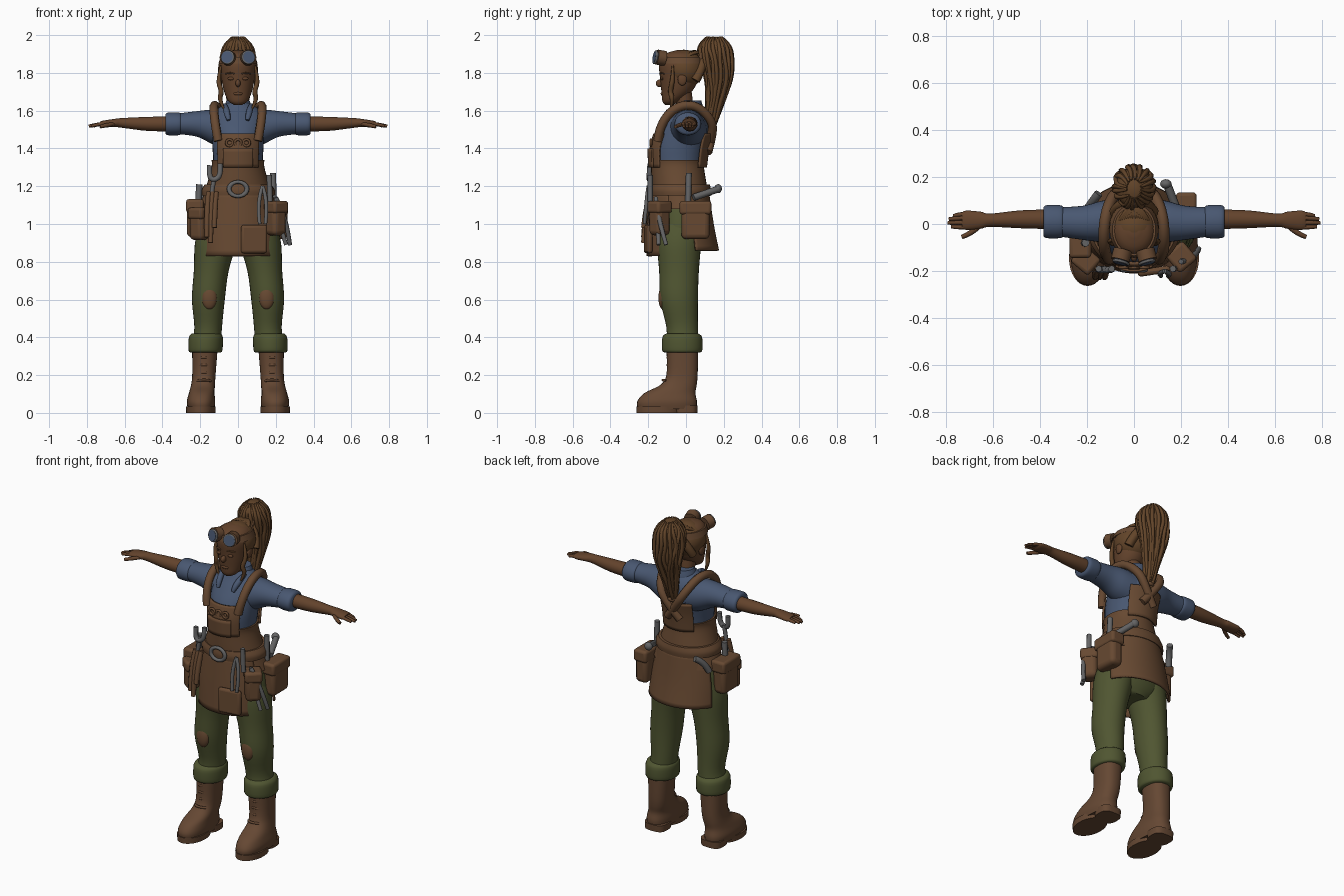
import bpy, bmesh, math, random
from mathutils import Vector

random.seed(4)
if "Cube" in bpy.data.objects:
    bpy.data.objects.remove(bpy.data.objects["Cube"])


def material(name, *rgb):
    mat = bpy.data.materials.new(name)
    mat.use_nodes = True
    mat.diffuse_color = (*rgb, 1)
    mat.node_tree.nodes["Principled BSDF"].inputs["Base Color"].default_value = (*rgb, 1)
    return mat


SKIN = material("brown skin", .125, .056, .025)
HAIR = material("brown hair", .122, .058, .022)
LEATHER = material("apron leather", .135, .066, .031)
BOOT = material("boot leather", .13, .064, .033)
SHIRT = material("blue cloth", .066, .096, .165)
TROUSERS = material("olive cloth", .08, .092, .031)
METAL = material("grey metal", .13, .13, .132)


def finish(obj, name, mat, angle=50):
    obj.name = name
    obj.data.materials.clear()
    obj.data.materials.append(mat)
    bpy.ops.object.select_all(action='DESELECT')
    obj.select_set(True)
    bpy.context.view_layer.objects.active = obj
    bpy.ops.object.shade_smooth_by_angle(angle=math.radians(angle))
    return obj


def smooth_rings(rings, steps=4):
    """Catmull-Rom interpolation through cross-sections."""
    out = []
    for i in range(len(rings) - 1):
        four = [rings[max(i - 1, 0)], rings[i], rings[i + 1], rings[min(i + 2, len(rings) - 1)]]
        for s in range(steps):
            t = s / steps
            out.append([b + .5 * t * (c - a + t * (2*a - 5*b + 4*c - d + t * (3*(b - c) + d - a)))
                        for a, b, c, d in zip(*four)])
    return out + [rings[-1]]


def loft(name, rings, mat, axis='z', side=1, grow=0, power=2, arc=None, seg=32):
    """Rings are (position, centre, centre, radius, radius); arc is (middle, half) in degrees."""
    bm, rows = bmesh.new(), []
    for t, c1, c2, r1, r2 in smooth_rings(rings):
        row = []
        for k in range(seg + bool(arc)):
            a = math.tau * k / seg
            if arc:
                a = math.radians(arc[0] + arc[1] * (2 * k / seg - 1))
            u, v = [math.copysign(abs(f) ** (2 / power), f) for f in (math.cos(a), math.sin(a))]
            p, q = c1 + (r1 + grow) * u, c2 + (r2 + grow) * v
            row.append(bm.verts.new((side * p, q, t) if axis == 'z' else (side * t, p, q)))
        rows.append(row)
    for low, high in zip(rows, rows[1:]):
        for k in range(seg):
            n = (k + 1) % len(low)
            bm.faces.new((low[k], low[n], high[n], high[k]))
    if not arc:
        bm.faces.new(rows[0])
        bm.faces.new(rows[-1])
    bmesh.ops.recalc_face_normals(bm, faces=bm.faces)
    mesh = bpy.data.meshes.new(name)
    bm.to_mesh(mesh)
    bm.free()
    obj = bpy.data.objects.new(name, mesh)
    bpy.context.collection.objects.link(obj)
    if arc:
        obj.modifiers.new("thickness", 'SOLIDIFY').thickness = .012
    return finish(obj, name, mat)


def tube(name, points, radius, mat, tips=1, flat=None):
    """Rounded tube through the points; flat makes a ribbon of that half thickness."""
    curve = bpy.data.curves.new(name, 'CURVE')
    curve.dimensions = '3D'
    curve.bevel_depth, curve.bevel_resolution, curve.resolution_u = radius, 2, 5
    spline = curve.splines.new('NURBS')
    spline.points.add(len(points) - 1)
    spline.use_endpoint_u, spline.order_u = True, min(3, len(points))
    for i, (sp, p) in enumerate(zip(spline.points, points)):
        sp.co = (*p, 1)
        sp.radius = tips if i in (0, len(points) - 1) else 1
    curve.use_fill_caps = True
    if flat:
        curve.bevel_depth, curve.extrude = flat, radius
        curve.twist_mode = 'Z_UP'
    obj = bpy.data.objects.new(name, curve)
    bpy.context.collection.objects.link(obj)
    bpy.ops.object.select_all(action='DESELECT')
    obj.select_set(True)
    bpy.context.view_layer.objects.active = obj
    bpy.ops.object.convert(target='MESH')
    return finish(bpy.context.object, name, mat)


def ball(name, loc, scale, mat, rot=(0, 0, 0)):
    bpy.ops.mesh.primitive_uv_sphere_add(segments=24, ring_count=14, location=loc, rotation=rot)
    bpy.context.object.scale = scale
    return finish(bpy.context.object, name, mat)


def box(name, loc, size, mat, turn=0, bevel=.015):
    bpy.ops.mesh.primitive_cube_add(size=1, location=loc, rotation=(0, 0, turn))
    obj = bpy.context.object
    obj.scale = size
    bpy.ops.object.transform_apply(location=False, rotation=False)
    mod = obj.modifiers.new("soft edges", 'BEVEL')
    mod.width, mod.segments = bevel, 3
    return finish(obj, name, mat)


def ring(name, loc, radius, thick, mat, rot=(math.pi / 2, 0, 0)):
    bpy.ops.mesh.primitive_torus_add(major_radius=radius, minor_radius=thick, major_segments=20,
                                     minor_segments=8, location=loc, rotation=rot)
    return finish(bpy.context.object, name, mat)


def pouch(name, loc, size, turn=0):
    x, y, z = loc
    w, d, h = size
    box(name, loc, size, LEATHER, turn, .025)
    box(name + "_flap", (x, y, z + h * .33), (w * 1.1, d * 1.12, h * .36), LEATHER, turn)


# Torso, shirt and apron body
torso = [(1.08, 0, -.02, .2, .14), (1.2, 0, -.035, .16, .138), (1.3, 0, -.045, .132, .132),
         (1.4, 0, -.04, .135, .14), (1.48, 0, -.02, .14, .138), (1.55, 0, .005, .145, .115),
         (1.6, 0, .015, .12, .085), (1.64, 0, .01, .06, .055)]
loft("shirt_body", torso, SHIRT)
loft("apron_waist", torso[:3] + [(1.34, 0, -.045, .132, .136)], LEATHER, grow=.008)
loft("apron_bib", torso[2:5], LEATHER, grow=.014, arc=(-90, 48))
loft("apron_back", torso[2:5], LEATHER, grow=.012, arc=(90, 42))
loft("bib_pocket", torso[2:4], LEATHER, grow=.024, arc=(-90, 30))
for x in (-.045, 0, .045):
    ring("bib_ornament", (x, -.185, 1.43), .017, .007, LEATHER)
skirt = [(.83, 0, -.02, .22, .19), (1, 0, -.025, .215, .172), (1.17, 0, -.03, .178, .152)]
loft("apron_front_skirt", skirt, LEATHER, arc=(-90, 66))
loft("apron_back_skirt", [(.86, 0, -.02, .23, .195)] + skirt[1:], LEATHER, arc=(90, 68))
loft("belt", [(1.15, 0, -.03, .19, .155), (1.18, 0, -.03, .19, .158),
              (1.21, 0, -.03, .172, .152)], LEATHER, grow=.004)
buckle = ring("belt_buckle", (0, -.195, 1.185), .038, .01, METAL)
buckle.scale.x = 1.25

# Collar, neck and head
loft("collar", [(1.58, 0, .02, .085, .075), (1.62, 0, .02, .075, .07), (1.655, 0, .025, .06, .055)], SHIRT)
loft("neck", [(1.56, 0, .0, .05, .05), (1.62, 0, -.005, .045, .045), (1.7, 0, -.02, .05, .05)], SKIN)
loft("head", [(1.63, 0, -.09, .02, .02), (1.65, 0, -.08, .05, .045), (1.7, 0, -.05, .073, .08),
              (1.77, 0, -.035, .088, .102), (1.85, 0, -.03, .096, .112),
              (1.9, 0, -.03, .07, .08), (1.92, 0, -.03, .02, .02)], SKIN)
ball("nose", (0, -.14, 1.745), (.014, .02, .02), SKIN)
ball("lips", (0, -.122, 1.69), (.024, .012, .01), SKIN)
for s in (-1, 1):
    tube("eyebrow", [(s*.02, -.139, 1.795), (s*.04, -.136, 1.803), (s*.065, -.116, 1.795)], .006, HAIR, .5)
    ball("eyelid", (s*.038, -.128, 1.77), (.017, .008, .009), SKIN)
    ball("ear", (s*.092, -.02, 1.765), (.012, .024, .032), SKIN)
    tube("collar_flap", [(s*.07, -.03, 1.63), (s*.06, -.1, 1.6), (s*.05, -.12, 1.55)], .025, SHIRT, .4)

# Goggles pushed up on the forehead
loft("goggle_strap", [(1.85, 0, -.025, .104, .118), (1.885, 0, -.025, .092, .11)], LEATHER)
for s in (-1, 1):
    for name, radius, y, mat in (("rim", .04, -.133, LEATHER), ("lens", .031, -.147, SHIRT)):
        bpy.ops.mesh.primitive_cylinder_add(radius=radius, depth=.045, vertices=24,
                                            location=(s*.053, y, 1.88), rotation=(1.4, 0, s*.25))
        finish(bpy.context.object, "goggle_" + name, mat, 35)
    ring("goggle_lens_frame", (s*.055, -.163, 1.883), .032, .006, METAL, (1.4, 0, s*.25))

# Hair cap, combed strands, loose locks and ponytail
ball("hair_cap", (0, -.012, 1.82), (.106, .108, .103), HAIR)
knot = Vector((0, .1, 1.9))
for i in range(15):
    a = math.radians(-150 + 120 * i / 14)
    start = Vector((.098 * math.cos(a), .015 + .11 * math.sin(a), 1.84 - .05 * abs(math.cos(a))))
    middle = Vector((start.x * .85, .01, 1.94))
    tube("combed_strand", [start, middle, knot], .011, HAIR, .7)
for s in (-1, 1):
    tube("side_lock", [(s*.09, -.07, 1.84), (s*.108, -.07, 1.76), (s*.085, -.085, 1.7),
                       (s*.1, -.07, 1.66), (s*.075, -.08, 1.61)], .013, HAIR, .4)
    tube("nape_hair", [(s*.08, .05, 1.76), (s*.07, .085, 1.82), knot], .025, HAIR)
ring("hair_tie", (0, .085, 1.89), .035, .016, LEATHER, (1.2, 0, 0))
tail = [(1.45, 0, .115, .01, .01), (1.52, 0, .13, .025, .025), (1.6, 0, .145, .036, .034),
        (1.7, 0, .165, .06, .052), (1.78, 0, .175, .078, .07), (1.87, 0, .16, .088, .088),
        (1.95, 0, .15, .075, .085), (1.99, 0, .15, .03, .04)]
loft("ponytail", tail, HAIR, grow=-.006)
for i in range(20):
    a = math.tau * i / 20
    points = []
    for z, cx, cy, rx, ry in reversed(tail):
        b = a + random.uniform(-.2, .2)
        points.append((rx * math.cos(b), cy + ry * math.sin(b), z))
    tube("ponytail_strand", points[:random.randint(6, 8)], .011, HAIR, .4)
ring("ponytail_band", (0, .125, 1.5), .02, .012, LEATHER, (0, 0, 0))

# Hips and everything mirrored on the limbs
loft("hips", [(.83, 0, -.035, .1, .09), (.89, 0, -.035, .2, .12), (1, 0, -.03, .205, .13),
              (1.12, 0, -.03, .18, .13)], TROUSERS)
for s in (-1, 1):
    tube("shoulder_strap", [(s*.105, -.15, 1.44), (s*.12, -.14, 1.52), (s*.13, -.06, 1.62),
                            (s*.12, .05, 1.635), (s*.08, .14, 1.55), (s*.03, .14, 1.47),
                            (-s*.04, .115, 1.38)], .024, LEATHER)
    loft("sleeve", [(.07, .01, 1.5, .1, .1), (.14, .01, 1.515, .088, .09), (.22, .005, 1.53, .072, .067),
                    (.34, .01, 1.53, .06, .052)], SHIRT, 'x', s)
    loft("sleeve_cuff", [(.3, .01, 1.53, .062, .053), (.315, .01, 1.53, .07, .06),
                         (.37, .01, 1.53, .07, .06), (.385, .01, 1.53, .06, .05)], SHIRT, 'x', s)
    loft("forearm", [(.34, .02, 1.53, .042, .04), (.48, .02, 1.53, .038, .037),
                     (.61, .016, 1.535, .028, .026), (.65, .016, 1.535, .036, .022),
                     (.71, .016, 1.53, .041, .018), (.73, .016, 1.53, .034, .012)], SKIN, 'x', s)
    for y, reach in ((-.014, .775), (.006, .79), (.026, .785), (.043, .765)):
        tube("finger", [(s*.69, y, 1.532), (s*.74, y, 1.53), (s*reach, y*.8, 1.518)], .011, SKIN, .7)
    tube("thumb", [(s*.65, -.005, 1.53), (s*.69, -.04, 1.525), (s*.73, -.055, 1.515)], .013, SKIN, .7)

    loft("trouser_leg", [(.36, .17, -.02, .08, .088), (.45, .158, -.02, .073, .083),
                         (.6, .157, -.037, .087, .1), (.75, .142, -.037, .092, .105),
                         (.9, .118, -.037, .11, .118), (1, .1, -.03, .1, .12)], TROUSERS, side=s)
    loft("trouser_cuff", [(.32, .172, -.02, .082, .095), (.335, .172, -.02, .09, .107),
                          (.4, .17, -.02, .09, .105), (.42, .168, -.02, .076, .085)], TROUSERS, side=s)
    ball("knee_patch", (s*.152, -.122, .61), (.04, .024, .062), LEATHER)
    loft("boot", [(.02, .195, -.1, .07, .155), (.06, .196, -.1, .075, .158), (.105, .192, -.085, .068, .135),
                  (.15, .185, -.038, .063, .095), (.21, .18, -.02, .062, .082),
                  (.35, .175, -.02, .068, .084)], BOOT, side=s, power=2.4)
    loft("boot_sole", [(0, .197, -.145, .077, .117), (.035, .197, -.145, .079, .118)], BOOT, side=s)
    loft("boot_heel", [(0, .19, .0, .066, .06), (.04, .19, .0, .068, .062)], BOOT, side=s, power=3)
    for z in (.17, .21, .25, .29):
        y = -.105 if z > .18 else -.13
        tube("boot_lace", [(s*.145, y + .025, z), (s*.18, y - .01, z + .008), (s*.215, y + .025, z)], .007, BOOT)

# Pouches and apron pockets
pouch("right_hip_pouch", (-.228, -.06, 1.03), (.085, .15, .2))
pouch("left_hip_pouch", (.222, .05, 1.02), (.08, .15, .2))
pouch("right_front_pouch", (-.205, -.155, 1), (.09, .08, .17), -.7)
pouch("left_front_pouch", (.2, -.14, 1.03), (.09, .09, .18), .7)
box("apron_pocket", (.085, -.2, .92), (.14, .03, .15), LEATHER, .15)

# Hanging gloves, wrenches, pliers and hammer
for x, low in ((-.165, .93), (-.145, .9), (-.125, .98)):
    tube("hanging_glove", [(x + .01, -.19, 1.17), (x, -.21, 1.08), (x, -.225, low)], .019, LEATHER, .7)
tube("wrench_handle", [(-.15, -.19, 1.1), (-.125, -.19, 1.25)], .012, METAL)
tube("wrench_jaw", [(-.15, -.19, 1.31), (-.155, -.195, 1.25), (-.125, -.195, 1.23),
                    (-.09, -.195, 1.26), (-.095, -.19, 1.32)], .014, METAL)
tube("right_spanner", [(-.21, -.08, 1.1), (-.205, -.08, 1.21)], .017, METAL)
tube("rear_spanner", [(-.2, .06, 1.08), (-.18, .09, 1.15), (-.15, .13, 1.17)], .018, METAL)
for s in (-1, 1):
    tube("pliers_leg", [(.13, -.2, 1.2), (.13 + s*.03, -.21, 1.12), (.13 + s*.015, -.22, 1)], .012, METAL, .8)
    tube("long_pliers_leg", [(.2, -.16, 1.14), (.23 + s*.025, -.15, 1.04), (.265 + s*.01, -.125 + s*.02, .89)],
         .014, METAL, .8)
tube("pliers_grip", [(.165, -.19, 1.26), (.17, -.19, 1.12)], .014, METAL)
tube("screwdriver", [(.19, .01, 1.08), (.185, .015, 1.27)], .016, METAL)
tube("hammer_handle", [(.19, .04, 1.14), (.14, .17, 1.185)], .018, METAL)
ball("hammer_end", (.135, .17, 1.187), (.024, .02, .024), METAL)
